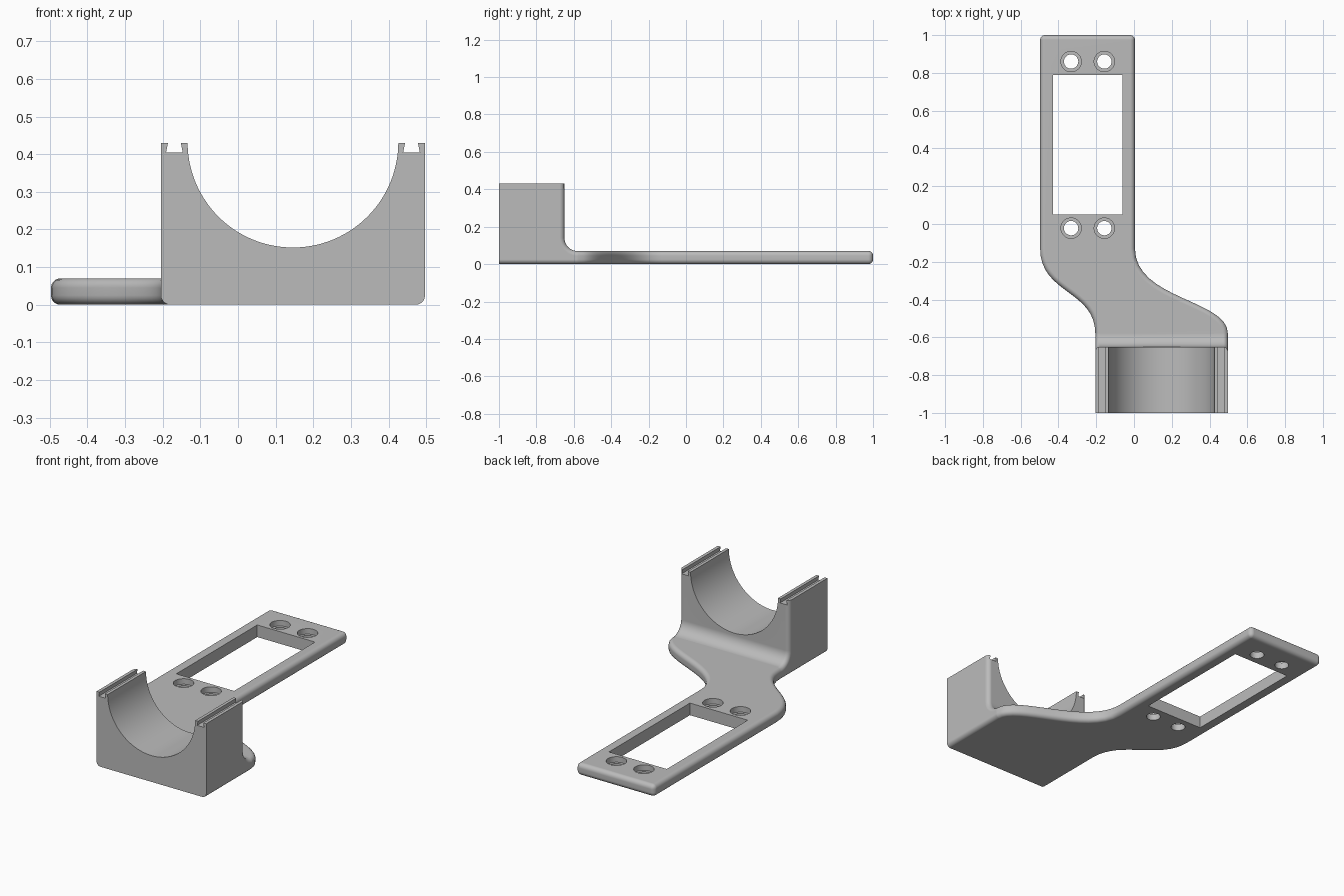
import bpy, bmesh, math
from mathutils import Vector

if "Cube" in bpy.data.objects:
    bpy.data.objects.remove(bpy.data.objects["Cube"], do_unlink=True)

grey = bpy.data.materials.new("plain_grey")
grey.use_nodes = True
colour = (0.5, 0.5, 0.5, 1)
grey.diffuse_color = colour
grey.node_tree.nodes["Principled BSDF"].inputs["Base Color"].default_value = colour

ROUND = 0.025
THICK = 0.07
LEFT, RIGHT = -0.205, 0.497    # cradle sides
TOP, BACK = 0.43, -0.65        # cradle top and rear wall
FILLET = 0.07
MID = (LEFT + RIGHT) / 2


def prism(name, outline, axis, low, high, rounded=None):
    """Extrude a 2D outline along an axis; round the edges picked by a rule."""
    place = {"x": lambda a, b, c: (c, a, b),
             "y": lambda a, b, c: (a, c, b),
             "z": lambda a, b, c: (a, b, c)}[axis]
    bm = bmesh.new()
    base = bm.faces.new([bm.verts.new(place(a, b, low)) for a, b in outline])
    extruded = bmesh.ops.extrude_face_region(bm, geom=[base])["geom"]
    verts = [v for v in extruded if isinstance(v, bmesh.types.BMVert)]
    bmesh.ops.translate(bm, verts=verts, vec=place(0, 0, high - low))
    bmesh.ops.recalc_face_normals(bm, faces=bm.faces)
    if rounded:
        edges = [e for e in bm.edges if rounded(e.verts[0].co, e.verts[1].co)]
        bmesh.ops.bevel(bm, geom=edges, offset=ROUND, segments=5,
                        profile=0.5, affect="EDGES", clamp_overlap=False)
        bmesh.ops.recalc_face_normals(bm, faces=bm.faces)
    mesh = bpy.data.meshes.new(name)
    bm.to_mesh(mesh)
    bm.free()
    obj = bpy.data.objects.new(name, mesh)
    bpy.context.collection.objects.link(obj)
    mesh.materials.append(grey)
    return obj


def circle(x, y, radius, count):
    return [(x + radius * math.cos(math.tau * i / count),
             y + radius * math.sin(math.tau * i / count)) for i in range(count)]


def box(x0, x1, y0, y1):
    return [(x0, y0), (x1, y0), (x1, y1), (x0, y1)]


def sweep(start, end, handle_start, handle_end, steps=16):
    """S-shaped edge with handles running along y."""
    a, d = Vector(start), Vector(end)
    b, c = Vector((a.x, handle_start)), Vector((d.x, handle_end))
    points = []
    for i in range(steps + 1):
        t = i / steps
        s = 1 - t
        p = a * s**3 + b * 3 * s * s * t + c * 3 * s * t * t + d * t**3
        points.append((p.x, p.y))
    return points


def combine(target, tool, operation):
    mod = target.modifiers.new(operation.lower(), "BOOLEAN")
    mod.operation, mod.object, mod.solver = operation, tool, "EXACT"
    bpy.context.view_layer.objects.active = target
    bpy.ops.object.modifier_apply(modifier=mod.name)
    bpy.data.objects.remove(tool, do_unlink=True)


# Mounting plate with the offset neck
neck_end = BACK + FILLET
left_edge = sweep((-0.497, -0.13), (LEFT, neck_end), -0.37, -0.35)
right_edge = sweep((0.005, -0.13), (RIGHT, neck_end), -0.40, -0.40)
plate_outline = ([(-0.497, 1.0)] + left_edge + [(LEFT, -0.64), (RIGHT, -0.64)]
                 + right_edge[::-1] + [(0.005, 1.0)])
plate = prism("mounting_plate", plate_outline, "z", 0, THICK,
              lambda a, b: abs(a.z - b.z) < 0.001 or a.y > 0.9)

# Cradle block, with a fillet running down into the neck
fillet = [(neck_end - FILLET * math.cos(i * math.pi / 16),
           THICK + FILLET - FILLET * math.sin(i * math.pi / 16)) for i in range(9)]
side_profile = [(-1, 0), (-1, TOP), (BACK, TOP)] + fillet + [(neck_end, 0)]


def cradle_rule(a, b):
    along_side = abs(a.x - b.x) < 0.001
    front = max(a.y, b.y) < -0.99
    top = min(a.z, b.z) > TOP - 0.01
    end = min(a.y, b.y) > neck_end - 0.001
    return along_side and not (front or top or end)


body = prism("bracket_body", side_profile, "x", LEFT, RIGHT, cradle_rule)
combine(body, plate, "UNION")

# Round trough
combine(body, prism("trough_cutter", circle(MID, TOP + 0.002, 0.28, 112),
                    "y", -1.1, -0.5), "DIFFERENCE")

# Dovetail slots along both cradle rims
for side in (-1, 1):
    centre = MID + side * 0.315
    slot = [(centre - 0.022, 0.405), (centre + 0.022, 0.405),
            (centre + 0.017, TOP + 0.001), (centre + 0.017, 0.5),
            (centre - 0.017, 0.5), (centre - 0.017, TOP + 0.001)]
    combine(body, prism("slot_cutter", slot, "y", -1.1, -0.5), "DIFFERENCE")

# Rectangular window
combine(body, prism("window_cutter", box(-0.43, -0.06, 0.05, 0.79),
                    "z", -0.1, 0.2), "DIFFERENCE")

# Counterbored screw holes
for x in (-0.333, -0.157):
    for y in (-0.022, 0.86):
        for radius, bottom in ((0.038, -0.1), (0.054, 0.038)):
            combine(body, prism("hole_cutter", circle(x, y, radius, 40),
                                "z", bottom, 0.2), "DIFFERENCE")

# Smooth rounded edges, keep the flat faces crisp
bpy.ops.object.select_all(action="DESELECT")
body.select_set(True)
bpy.context.view_layer.objects.active = body
bpy.ops.object.shade_smooth_by_angle(angle=math.radians(32))
normals = body.modifiers.new("even_shading", "WEIGHTED_NORMAL")
normals.keep_sharp = True
